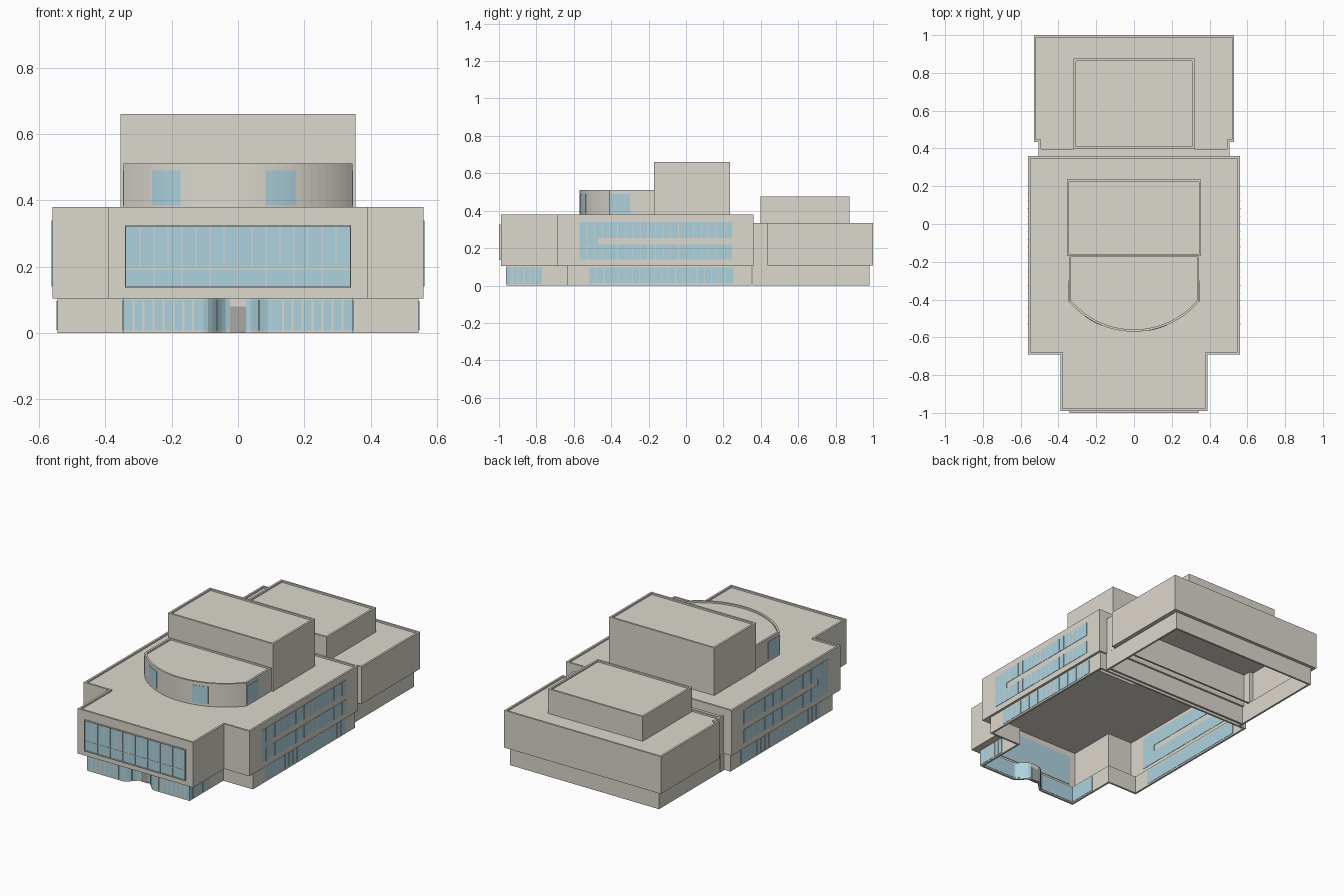
import bpy, bmesh, math
from mathutils import Vector

if "Cube" in bpy.data.objects:
    bpy.data.objects.remove(bpy.data.objects["Cube"])


def material(name, rgb):
    m = bpy.data.materials.new(name)
    m.diffuse_color = (*rgb, 1)
    m.use_nodes = True
    m.node_tree.nodes["Principled BSDF"].inputs["Base Color"].default_value = m.diffuse_color
    return m


STONE = material("stone", (0.72, 0.69, 0.62))
GLASS = material("glass", (0.42, 0.65, 0.74))
DOOR = material("door_grey", (0.40, 0.38, 0.37))
T = 0.012  # wall and parapet thickness


def finish(name, bm, mat):
    bmesh.ops.recalc_face_normals(bm, faces=bm.faces[:])
    me = bpy.data.meshes.new(name)
    bm.to_mesh(me)
    bm.free()
    me.materials.append(mat)
    ob = bpy.data.objects.new(name, me)
    bpy.context.collection.objects.link(ob)
    return ob


def prism(name, loops, z0, z1, mat=STONE):
    """Vertical extrusion of an outline; further loops are holes."""
    bm = bmesh.new()
    caps, rings = ([], []), []
    for pts in loops:
        pair = [[bm.verts.new((x, y, z)) for x, y in pts] for z in (z0, z1)]
        for cap, vs in zip(caps, pair):
            cap += [bm.edges.new((v, vs[i - 1])) for i, v in enumerate(vs)]
        rings.append(pair)
    for cap in caps:
        bmesh.ops.triangle_fill(bm, edges=cap, use_beauty=True, normal=(0, 0, 1))
    for lo, hi in rings:
        for i in range(len(lo)):
            bm.faces.new((lo[i - 1], lo[i], hi[i], hi[i - 1]))
    return finish(name, bm, mat)


def boxes(name, spans, mat=STONE):
    """One mesh of boxes given as (x0, x1, y0, y1, z0, z1)."""
    bm = bmesh.new()
    for x0, x1, y0, y1, z0, z1 in spans:
        vs = bmesh.ops.create_cube(bm, size=1)["verts"]
        for v in vs:
            v.co = ((x0, x1)[v.co.x > 0], (y0, y1)[v.co.y > 0], (z0, z1)[v.co.z > 0])
    return finish(name, bm, mat)


def offset(pts, d, closed=True):
    """Mitred offset towards the left (inwards for anticlockwise outlines)."""
    P, n, out = [Vector(p) for p in pts], len(pts), []
    for i, p in enumerate(P):
        a = p - P[i - 1] if closed or i > 0 else P[1] - p
        b = P[(i + 1) % n] - p if closed or i < n - 1 else a
        na, nb = Vector((-a.y, a.x)).normalized(), Vector((-b.y, b.x)).normalized()
        out.append(tuple(p + (na + nb) * (d / (1 + na.dot(nb)))))
    return out


def mirrored(right):
    """Closed outline from its right half, listed front to back."""
    return right + [(-x, y) for x, y in reversed(right)]


def ring(name, outline, z0, z1):
    prism(name, [outline, offset(outline, T)], z0, z1)


def shell(name, outline, z0, z1, holes=()):
    """Walls with a parapet and a roof slab just below it."""
    ring(name + "_walls", outline, z0, z1)
    prism(name + "_roof", [offset(outline, T * 0.9), *holes], z1 - 0.02, z1 - 0.01)


def strip(name, path, z0, z1, mat=GLASS):
    """Panel following a path, slightly proud of the wall on both sides."""
    prism(name, [offset(path, -0.002, False) + offset(path, T + 0.002, False)[::-1]], z0, z1, mat)


def rect(x, y0, y1):
    return mirrored([(x, y0), (x, y1)])


# Main hall: upper storey
main = mirrored([(0.39, -0.99), (0.39, -0.69), (0.56, -0.69), (0.56, 0.36)])
shell("main_hall", main, 0.105, 0.38, [rect(0.13, -0.16, 0.14)])

# Ground storey with a recessed entrance
entry = []
for i in range(7):
    t = i / 6
    entry.append((0.025 + 0.08 * t, -0.93 + 0.03 * math.cos(math.pi * t)))
ground_half = entry + [(0.345, -0.96), (0.345, -0.635), (0.545, -0.635), (0.545, 0.35)]
ground = mirrored(ground_half)
ring("ground_storey_walls", ground, 0, 0.108)
prism("main_soffit", [offset(main, 0.001), offset(ground, T / 2)], 0.105, 0.11)

# Entrance glazing, its mullions and door
for s, side in ((1, "right"), (-1, "left")):
    path = entry + [(0.345, -0.96), (0.345, -0.77)]
    if s < 0:
        path = [(-x, y) for x, y in reversed(path)]
    strip(f"entrance_glass_{side}", path, 0.008, 0.1)
    posts = [(s * (0.135 + 0.03 * i), -0.96) for i in range(7)]
    posts += [(s * 0.345, -0.93 + 0.032 * i) for i in range(5)]
    posts += [(s * entry[3][0], entry[3][1])]
    boxes(f"entrance_mullions_{side}",
          [(x - 0.003, x + 0.003, y - 0.003, y + 0.003, 0.008, 0.1) for x, y in posts])
boxes("entrance_door", [(-0.024, 0.024, -0.904, -0.885, 0, 0.08)], DOOR)

# Large front window with a projecting frame
X, Z0, Z1 = 0.338, 0.14, 0.322
boxes("front_window_glass", [(-X, X, -0.993, -0.975, Z0, Z1)], GLASS)
boxes("front_window_frame", [
    (-X - 0.003, X + 0.003, -1, -0.985, Z1, Z1 + 0.004),
    (-X - 0.003, X + 0.003, -1, -0.985, Z0 - 0.004, Z0),
    (-X - 0.003, -X, -1, -0.985, Z0, Z1), (X, X + 0.003, -1, -0.985, Z0, Z1)])
bars = [(-X, X, -0.995, -0.985, 0.192, 0.198)]
for n, lo, hi in ((16, 0.198, Z1), (8, Z0, 0.192)):
    for i in range(1, n):
        x = -X + 2 * X * i / n
        bars.append((x - 0.002, x + 0.002, -0.995, -0.985, lo, hi))
boxes("front_window_mullions", bars)

# Side windows on both flanks
for s, side in ((1, "right"), (-1, "left")):
    def flank(x0, x1, *rest):
        return (min(s * x0, s * x1), max(s * x0, s * x1), *rest)
    boxes(f"side_glass_{side}", [
        flank(0.546, 0.562, -0.57, 0.245, 0.255, 0.34),
        flank(0.546, 0.562, -0.57, 0.245, 0.14, 0.22),
        flank(0.546, 0.562, -0.57, -0.47, 0.22, 0.255),
        flank(0.531, 0.547, -0.515, 0.25, 0.01, 0.097)], GLASS)
    bars = []
    for i in range(1, 20):
        y = -0.57 + 0.815 * i / 20
        for lo, hi in ((0.14, 0.22), (0.255, 0.34)):
            bars.append(flank(0.555, 0.563, y - 0.0015, y + 0.0015, lo, hi))
        y = -0.515 + 0.765 * i / 20
        bars.append(flank(0.54, 0.548, y - 0.0015, y + 0.0015, 0.01, 0.097))
    boxes(f"side_mullions_{side}", bars)

# Stage tower
shell("stage_tower", rect(0.355, -0.17, 0.235), 0.36, 0.66)

# Bowed foyer in front of the tower
C, SAG = 0.345, 0.16
R = (C * C + SAG * SAG) / (2 * SAG)
CY, HALF = -0.57 + R, math.asin(C / R)


def arc(a0, a1, n):
    return [(R * math.sin(a0 + (a1 - a0) * i / n), CY - R * math.cos(a0 + (a1 - a0) * i / n))
            for i in range(n + 1)]


shell("bowed_foyer", arc(-HALF, HALF, 28) + [(C, -0.162), (-C, -0.162)], 0.36, 0.512)
for name, x0, x1 in (("left", -0.258, -0.173), ("right", 0.083, 0.174)):
    strip(f"foyer_front_window_{name}", arc(math.asin(x0 / R), math.asin(x1 / R), 5), 0.385, 0.49)
for s, side in ((1, "right"), (-1, "left")):
    x = sorted((s * 0.331, s * 0.347))
    boxes(f"foyer_side_window_{side}", [(*x, -0.41, -0.30, 0.385, 0.49)], GLASS)

# Rear building: neck, upper storey, ground storey and rooftop block
rear = mirrored([(0.505, 0.385), (0.505, 0.435), (0.53, 0.435), (0.53, 1.0)])
rear_ground = rect(0.504, 0.37, 0.98)
shell("rear_building", rear, 0.108, 0.335)
ring("rear_ground_walls", rear_ground, 0, 0.112)
prism("rear_soffit", [mirrored([(0.529, 0.436), (0.529, 0.999)]),
                      rect(0.495, 0.445, 0.97)], 0.108, 0.112)
for s, side in ((1, "right"), (-1, "left")):
    x = sorted((s * 0.493, s * 0.505))
    boxes(f"neck_wall_{side}", [(*x, 0.355, 0.39, 0, 0.335)])
boxes("neck_roof", [(-0.5, 0.5, 0.355, 0.39, 0.318, 0.328)])
shell("rear_rooftop_block", rect(0.32, 0.398, 0.875), 0.316, 0.475)
